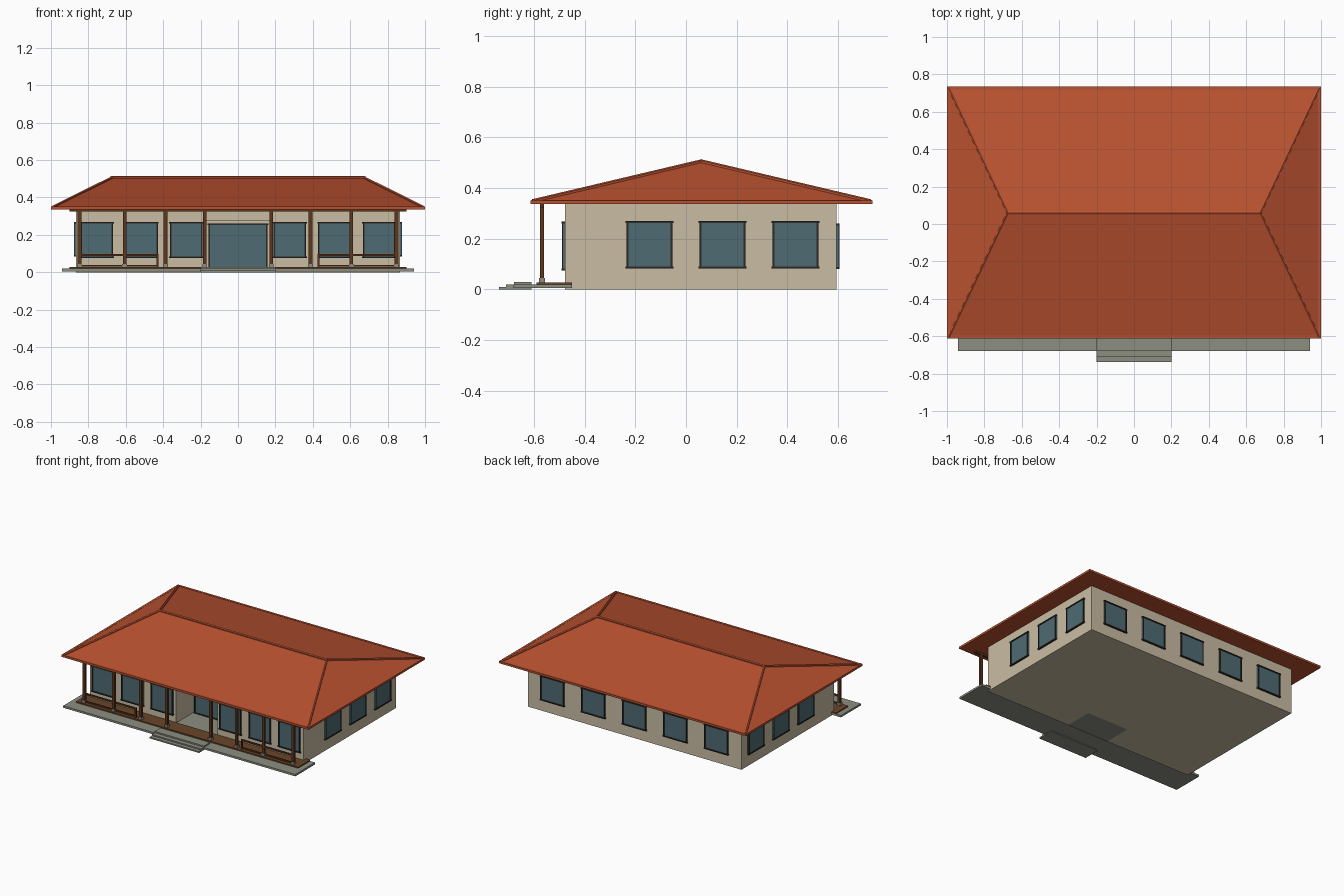
import bpy, bmesh
from math import pi
from mathutils import Vector, Matrix

cube = bpy.data.objects.get("Cube")
if cube:
    bpy.data.objects.remove(cube, do_unlink=True)


def material(name, srgb):
    lin = [((c + 0.055) / 1.055) ** 2.4 for c in srgb] + [1]
    m = bpy.data.materials.new(name)
    m.use_nodes = True
    m.diffuse_color = lin
    m.node_tree.nodes["Principled BSDF"].inputs["Base Color"].default_value = lin
    return m


TILE = material("roof tile", (0.73, 0.32, 0.19))
WALL = material("cream wall", (0.79, 0.74, 0.64))
GLASS = material("blue grey glass", (0.31, 0.42, 0.45))
FRAME = material("dark frame", (0.17, 0.17, 0.16))
WOOD = material("dark wood", (0.36, 0.21, 0.11))
DECK = material("deck wood", (0.42, 0.27, 0.16))
STONE = material("grey stone", (0.55, 0.56, 0.51))


def finish(name, bm, mat, matrix=None):
    bmesh.ops.recalc_face_normals(bm, faces=bm.faces)
    me = bpy.data.meshes.new(name)
    bm.to_mesh(me)
    bm.free()
    me.materials.append(mat)
    ob = bpy.data.objects.new(name, me)
    if matrix:
        ob.matrix_world = matrix
    bpy.context.collection.objects.link(ob)
    return ob


def boxes(name, mat, *spans, matrix=None):
    """Each span is (x0, x1, y0, y1, z0, z1)."""
    bm = bmesh.new()
    for x0, x1, y0, y1, z0, z1 in spans:
        mid = Vector((x0 + x1, y0 + y1, z0 + z1)) / 2
        size = Matrix.Diagonal((x1 - x0, y1 - y0, z1 - z0, 1))
        bmesh.ops.create_cube(bm, size=1, matrix=Matrix.Translation(mid) @ size)
    return finish(name, bm, mat, matrix)


def rods(name, mat, radius, *pairs):
    """Six-sided rods between pairs of points."""
    bm = bmesh.new()
    for a, b in pairs:
        a, b = Vector(a), Vector(b)
        d = b - a
        m = Matrix.Translation((a + b) / 2) @ d.to_track_quat("Z", "Y").to_matrix().to_4x4()
        bmesh.ops.create_cone(bm, cap_ends=True, segments=6, radius1=radius,
                              radius2=radius, depth=d.length, matrix=m)
    return finish(name, bm, mat)


# House body with a recessed entrance
HX, FRONT, BACK, TOP = 0.865, -0.478, 0.593, 0.338
RX, RY = 0.168, -0.27
bm = bmesh.new()
plan = [(-HX, FRONT), (-RX, FRONT), (-RX, RY), (RX, RY),
        (RX, FRONT), (HX, FRONT), (HX, BACK), (-HX, BACK)]
base = bm.faces.new([bm.verts.new((x, y, 0)) for x, y in plan])
up = bmesh.ops.extrude_face_region(bm, geom=[base], use_keep_orig=True)
bmesh.ops.translate(bm, vec=(0, 0, TOP),
                    verts=[v for v in up["geom"] if isinstance(v, bmesh.types.BMVert)])
finish("house_walls", bm, WALL)
boxes("entrance_lintel", WALL, (-RX, RX, FRONT, RY, 0.275, TOP))
boxes("entrance_floor", STONE, (-RX, RX, FRONT, RY, 0, 0.022))


# Windows: local x along the wall, local -y outward
def window(name, x, y, turn, w, z0, z1):
    m = Matrix.Translation((x, y, 0)) @ Matrix.Rotation(turn, 4, "Z")
    h, t, out = w / 2, 0.008, -0.012
    boxes(name + "_glass", GLASS, (-h, h, -0.008, 0.002, z0, z1), matrix=m)
    boxes(name + "_frame", FRAME,
          (-h, t - h, out, 0.002, z0, z1), (h - t, h, out, 0.002, z0, z1),
          (-h - 0.004, h + 0.004, out - 0.001, 0.002, z0 - 0.002, z0 + t - 0.002),
          (-h - 0.004, h + 0.004, out - 0.001, 0.002, z1 - t + 0.002, z1 + 0.002),
          matrix=m)


for s, side in ((-1, "right"), (1, "left")):
    for i in range(3):
        window(f"front_window_{side}_{i}", s * (0.277 + 0.239 * i), FRONT, 0, 0.175, 0.077, 0.266)
        window(f"{side}_window_{i}", s * HX, -0.144 + 0.288 * i, s * pi / 2, 0.18, 0.085, 0.267)
for i in range(5):
    window(f"back_window_{i}", 0.332 * (i - 2), BACK, pi, 0.19, 0.082, 0.258)
window("entrance_door", 0, RY, 0, 0.318, 0.022, 0.258)

# Hipped roof: eave slab, slopes, ridge and hip caps
EX, EY0, EY1, RIDGE, RIDGE_Y, RIDGE_Z = 0.99, -0.605, 0.727, 0.675, 0.06, 0.504
bm = bmesh.new()
rings = []
for z in (TOP - 0.002, 0.347):
    rings.append([bm.verts.new((x, y, z)) for x, y in
                  ((-EX, EY0), (EX, EY0), (EX, EY1), (-EX, EY1))])
low, high = rings
bm.faces.new(low)
for i in range(4):
    j = (i + 1) % 4
    bm.faces.new((low[i], low[j], high[j], high[i]))
ra, rb = [bm.verts.new((s * RIDGE, RIDGE_Y, RIDGE_Z)) for s in (-1, 1)]
a, b, c, d = high
for f in ((a, b, rb, ra), (b, c, rb), (c, d, ra, rb), (d, a, ra)):
    bm.faces.new(f)
finish("roof", bm, TILE)
boxes("eave_trim", TILE,
      (-1, 1, EY0 - 0.008, EY0 + 0.008, 0.336, 0.351), (-1, 1, EY1 - 0.008, EY1 + 0.008, 0.336, 0.351),
      (-1, -0.984, EY0, EY1, 0.336, 0.351), (0.984, 1, EY0, EY1, 0.336, 0.351))
rods("hip_caps", TILE, 0.009, *[((s * RIDGE, RIDGE_Y, RIDGE_Z), (s * EX, y, 0.347))
                                for s in (-1, 1) for y in (EY0, EY1)])
rods("ridge_cap", TILE, 0.01, ((-0.683, RIDGE_Y, RIDGE_Z), (0.683, RIDGE_Y, RIDGE_Z)))

# Porch platform, deck and entrance steps
boxes("porch_platform", STONE, (-0.94, 0.94, -0.68, -0.45, 0.005, 0.019))
boxes("porch_deck", DECK, (-0.9, -RX, -0.59, -0.45, 0.018, 0.027),
      (RX, 0.9, -0.59, -0.45, 0.018, 0.027), (-RX, RX, -0.59, FRONT, 0.018, 0.027))
boxes("entrance_steps", STONE, (-0.2, 0.2, -0.737, -0.61, 0, 0.01),
      (-0.2, 0.2, -0.71, -0.61, 0.009, 0.019), (-0.2, 0.2, -0.678, -0.61, 0.018, 0.029))

# Porch posts on stone feet, beam and railings
PY = -0.568
for s, side in ((-1, "right"), (1, "left")):
    for i, x in enumerate((0.178, 0.387, 0.606, 0.847)):
        x *= s
        boxes(f"porch_post_{side}_{i}", WOOD,
              (x - 0.01, x + 0.01, PY - 0.008, PY + 0.008, 0.03, TOP))
        boxes(f"post_foot_{side}_{i}", STONE,
              (x - 0.013, x + 0.013, PY - 0.012, PY + 0.012, 0.019, 0.045))
    lo, hi = sorted((s * 0.425, s * 0.847))
    end = s * 0.43
    boxes(f"porch_railing_{side}", WOOD,
          (lo, hi, PY - 0.006, PY + 0.006, 0.087, 0.097),
          (lo, hi, PY - 0.006, PY + 0.006, 0.031, 0.04),
          (end - 0.005, end + 0.005, PY - 0.006, PY + 0.006, 0.027, 0.097))
boxes("porch_beam", WOOD, (-0.9, 0.9, PY - 0.008, PY + 0.008, 0.324, TOP))
